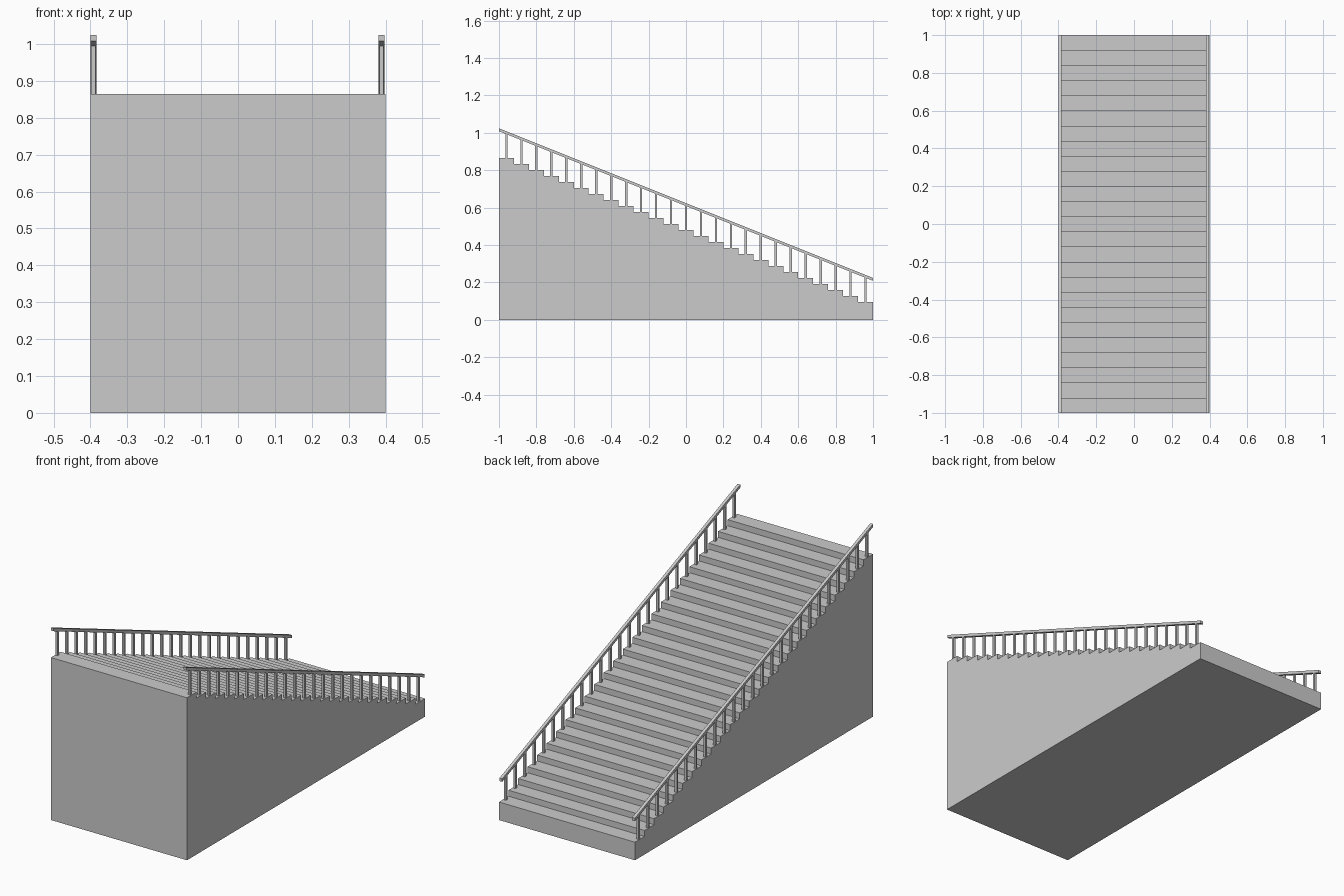
import bpy, bmesh

if "Cube" in bpy.data.objects:
    bpy.data.objects.remove(bpy.data.objects["Cube"])

STEPS, RUN, RISE = 25, 0.08, 0.032
TOP = 0.864


def extrude_profile(name, profile, x0, x1):
    """Extrude a (y, z) outline along x."""
    bm = bmesh.new()
    face = bm.faces.new([bm.verts.new((x0, y, z)) for y, z in profile])
    res = bmesh.ops.extrude_face_region(bm, geom=[face])
    verts = [v for v in res["geom"] if isinstance(v, bmesh.types.BMVert)]
    bmesh.ops.translate(bm, verts=verts, vec=(x1 - x0, 0, 0))
    bmesh.ops.recalc_face_normals(bm, faces=bm.faces)
    mesh = bpy.data.meshes.new(name)
    bm.to_mesh(mesh)
    bm.free()
    obj = bpy.data.objects.new(name, mesh)
    bpy.context.collection.objects.link(obj)
    return obj


def rail_z(y):
    """Underside height of the sloping handrail."""
    return 0.608 - 0.4 * y


# solid stair block with stepped top
outline = [(-1, 0)]
for i in range(STEPS):
    z = TOP - i * RISE
    outline += [(-1 + i * RUN, z), (-1 + (i + 1) * RUN, z)]
outline.append((1, 0))
extrude_profile("stair_block", outline, -0.4, 0.4)

# handrail and one baluster per step on each side
for side, cx in (("left", -0.392), ("right", 0.389)):
    rail = [(-1, rail_z(-1)), (1, rail_z(1)),
            (1, rail_z(1) + 0.016), (-1, rail_z(-1) + 0.016)]
    extrude_profile(f"handrail_{side}", rail, cx - 0.008, cx + 0.008)
    for i in range(STEPS):
        y = -1 + (i + 0.5) * RUN
        a, b, foot = y - 0.006, y + 0.006, TOP - i * RISE
        post = [(a, foot), (b, foot), (b, rail_z(b) + 0.002), (a, rail_z(a) + 0.002)]
        extrude_profile(f"baluster_{side}_{i + 1}", post, cx - 0.006, cx + 0.006)
